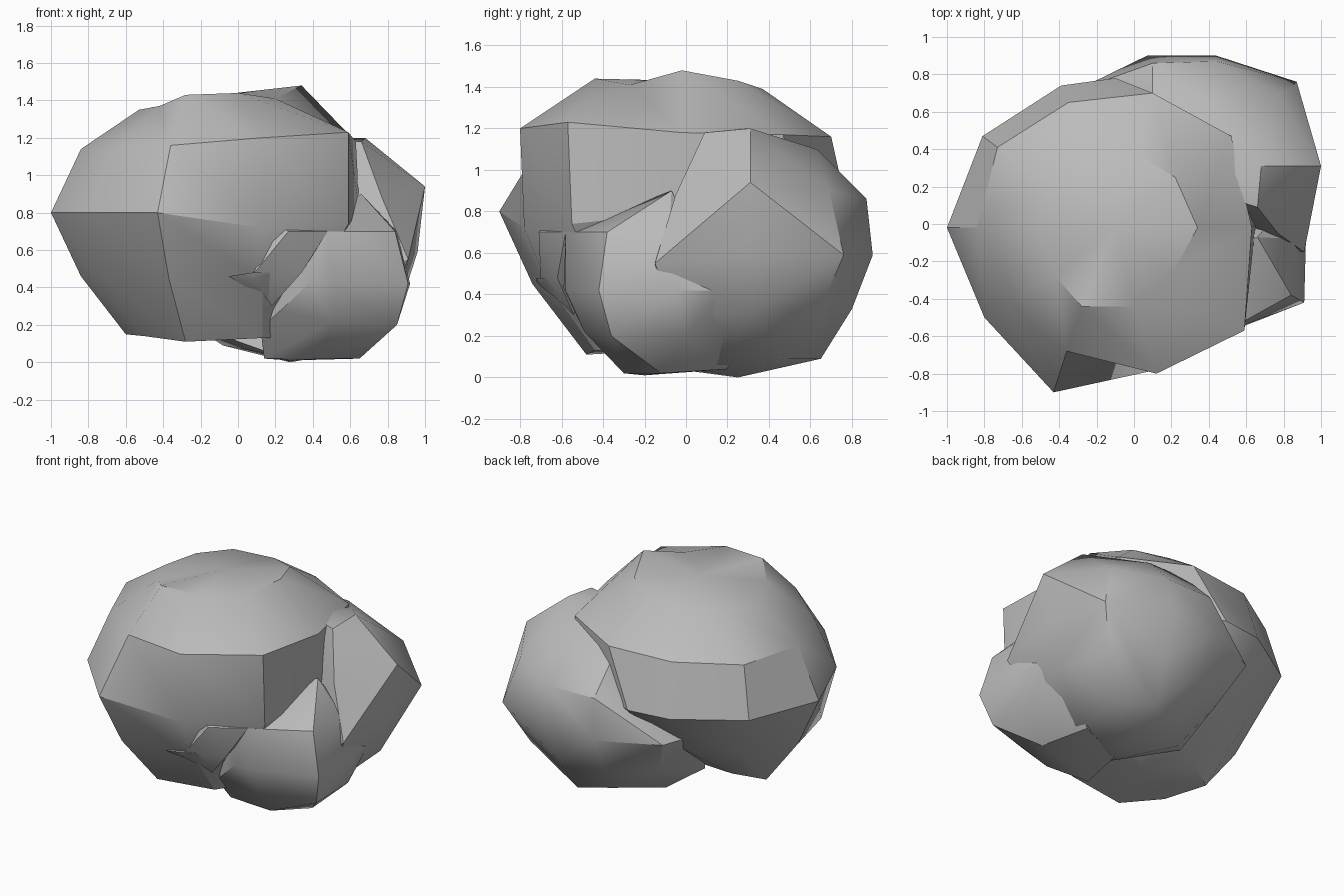
import bpy, bmesh, math

stone = bpy.data.materials.new("grey stone")
stone.diffuse_color = (0.5, 0.5, 0.5, 1)


def finish(name, bm):
    """Turn a bmesh into a stone object with soft facets and sharp ridges."""
    bmesh.ops.recalc_face_normals(bm, faces=bm.faces[:])
    mesh = bpy.data.meshes.new(name)
    bm.to_mesh(mesh)
    bm.free()
    mesh.materials.append(stone)
    ob = bpy.data.objects.new(name, mesh)
    bpy.context.collection.objects.link(ob)
    bpy.ops.object.select_all(action='DESELECT')
    ob.select_set(True)
    bpy.context.view_layer.objects.active = ob
    bpy.ops.object.shade_smooth_by_angle(angle=math.radians(30))


def lofted(name, top, rings, bottom):
    """Stone skinned over rings of equal count, closed by a pole at each end."""
    bm = bmesh.new()
    loops = [[bm.verts.new(p) for p in ring] for ring in rings]
    n = len(loops[0])
    for a, b in zip(loops, loops[1:]):
        for i in range(n):
            j = (i + 1) % n
            bm.faces.new((a[i], a[j], b[j], b[i]))
    for pole, ring in ((top, loops[0]), (bottom, loops[-1])):
        v = bm.verts.new(pole)
        for i in range(n):
            bm.faces.new((v, ring[i], ring[(i + 1) % n]))
    finish(name, bm)


def hulled(name, rings):
    """Convex stone wrapped around rough rings of corners."""
    bm = bmesh.new()
    for ring in rings:
        for p in ring:
            bm.verts.new(p)
    hull = bmesh.ops.convex_hull(bm, input=bm.verts[:])
    loose = [v for v in hull["geom_interior"] if isinstance(v, bmesh.types.BMVert)]
    bmesh.ops.delete(bm, geom=loose, context='VERTS')
    bmesh.ops.dissolve_limit(bm, angle_limit=math.radians(4),
                             verts=bm.verts[:], edges=bm.edges[:])
    finish(name, bm)


# Large boulder: crown, shoulder, girth, belly, base
lofted("large_boulder", (-0.1, -0.02, 1.43), [
    [(-0.53, -0.02, 1.35), (-0.42, -0.28, 1.37), (-0.28, -0.44, 1.43),
     (0.0, -0.44, 1.44), (0.2, -0.27, 1.41), (0.34, -0.02, 1.48),
     (0.22, 0.25, 1.43), (0.02, 0.37, 1.39), (-0.28, 0.35, 1.38), (-0.46, 0.2, 1.36)],
    [(-0.84, -0.02, 1.14), (-0.68, -0.42, 1.14), (-0.36, -0.68, 1.16),
     (0.12, -0.8, 1.2), (0.59, -0.57, 1.23), (0.63, -0.02, 1.18),
     (0.52, 0.47, 1.17), (0.1, 0.7, 1.16), (-0.35, 0.65, 1.15), (-0.73, 0.41, 1.14)],
    [(-1.0, -0.02, 0.8), (-0.8, -0.5, 0.8), (-0.43, -0.9, 0.8),
     (0.12, -0.78, 0.72), (0.59, -0.55, 0.74), (0.65, 0.0, 0.8),
     (0.5, 0.5, 0.8), (-0.1, 0.78, 0.8), (-0.39, 0.74, 0.8), (-0.81, 0.47, 0.8)],
    [(-0.84, -0.02, 0.46), (-0.78, -0.36, 0.49), (-0.37, -0.74, 0.45),
     (0.13, -0.66, 0.43), (0.4, -0.4, 0.4), (0.45, 0.0, 0.42),
     (0.3, 0.3, 0.45), (-0.08, 0.5, 0.5), (-0.33, 0.49, 0.48), (-0.65, 0.32, 0.48)],
    [(-0.6, -0.02, 0.15), (-0.5, -0.3, 0.14), (-0.28, -0.48, 0.11),
     (0.13, -0.44, 0.13), (0.25, -0.25, 0.13), (0.25, 0.0, 0.15),
     (0.15, 0.1, 0.2), (0.0, 0.15, 0.22), (-0.2, 0.14, 0.22), (-0.42, 0.1, 0.19)],
], (-0.2, -0.12, 0.13))

# Rear boulder: top, shoulder, girth, belly, base
hulled("rear_boulder", [
    [(0.66, 0.09, 1.18), (0.68, 0.31, 1.2), (0.4, 0.63, 1.1), (0.1, 0.62, 1.1),
     (0.3, 0.2, 1.2)],
    [(1.0, 0.31, 0.94), (0.78, 0.69, 0.9), (0.44, 0.87, 0.86), (0.1, 0.86, 0.86),
     (0.77, -0.05, 0.88)],
    [(0.96, 0.31, 0.59), (0.87, 0.76, 0.59), (0.44, 0.9, 0.59), (0.07, 0.9, 0.59),
     (-0.32, 0.71, 0.59), (-0.42, 0.42, 0.59), (0.91, -0.15, 0.55)],
    [(0.87, 0.31, 0.31), (0.74, 0.64, 0.31), (0.42, 0.8, 0.33), (0.08, 0.77, 0.33),
     (-0.2, 0.58, 0.33), (0.8, -0.05, 0.3)],
    [(0.55, 0.5, 0.09), (0.37, 0.65, 0.09), (0.12, 0.58, 0.13), (-0.08, 0.33, 0.09),
     (-0.25, 0.15, 0.2), (0.28, 0.25, 0.0), (0.6, 0.15, 0.06), (0.2, -0.05, 0.04)],
])

# Small front boulder: peak, shoulder, girth, belly, base
hulled("front_boulder", [
    [(0.66, -0.07, 0.9), (0.56, -0.1, 0.86)],
    [(0.3, -0.55, 0.68), (0.48, -0.58, 0.7), (0.84, -0.38, 0.7), (0.85, -0.08, 0.7),
     (0.2, -0.35, 0.68)],
    [(0.39, -0.59, 0.43), (0.5, -0.58, 0.42), (0.91, -0.42, 0.42), (0.92, -0.05, 0.42),
     (0.88, 0.18, 0.42), (0.3, 0.2, 0.4)],
    [(0.12, -0.4, 0.18), (0.22, -0.49, 0.27), (0.5, -0.49, 0.22), (0.85, -0.36, 0.2),
     (0.84, 0.0, 0.2), (0.7, 0.26, 0.2)],
    [(0.14, -0.28, 0.02), (0.46, -0.3, 0.02), (0.65, -0.12, 0.02), (0.28, -0.2, 0.01),
     (0.55, 0.2, 0.04), (0.2, 0.05, 0.03)],
])

# Overhanging slab on the front boulder, with a thin pointed ledge
hulled("front_slab", [
    [(0.27, -0.71, 0.7), (0.48, -0.58, 0.7), (0.2, -0.67, 0.74), (0.5, -0.45, 0.73),
     (0.15, -0.5, 0.72)],
    [(0.14, -0.68, 0.58), (0.08, -0.7, 0.47), (0.34, -0.62, 0.48), (0.18, -0.54, 0.3),
     (0.1, -0.5, 0.46)],
])
hulled("front_ledge", [
    [(-0.05, -0.72, 0.46), (0.08, -0.72, 0.48), (0.08, -0.7, 0.44), (0.2, -0.66, 0.48),
     (0.05, -0.6, 0.46), (0.18, -0.55, 0.32)],
])
